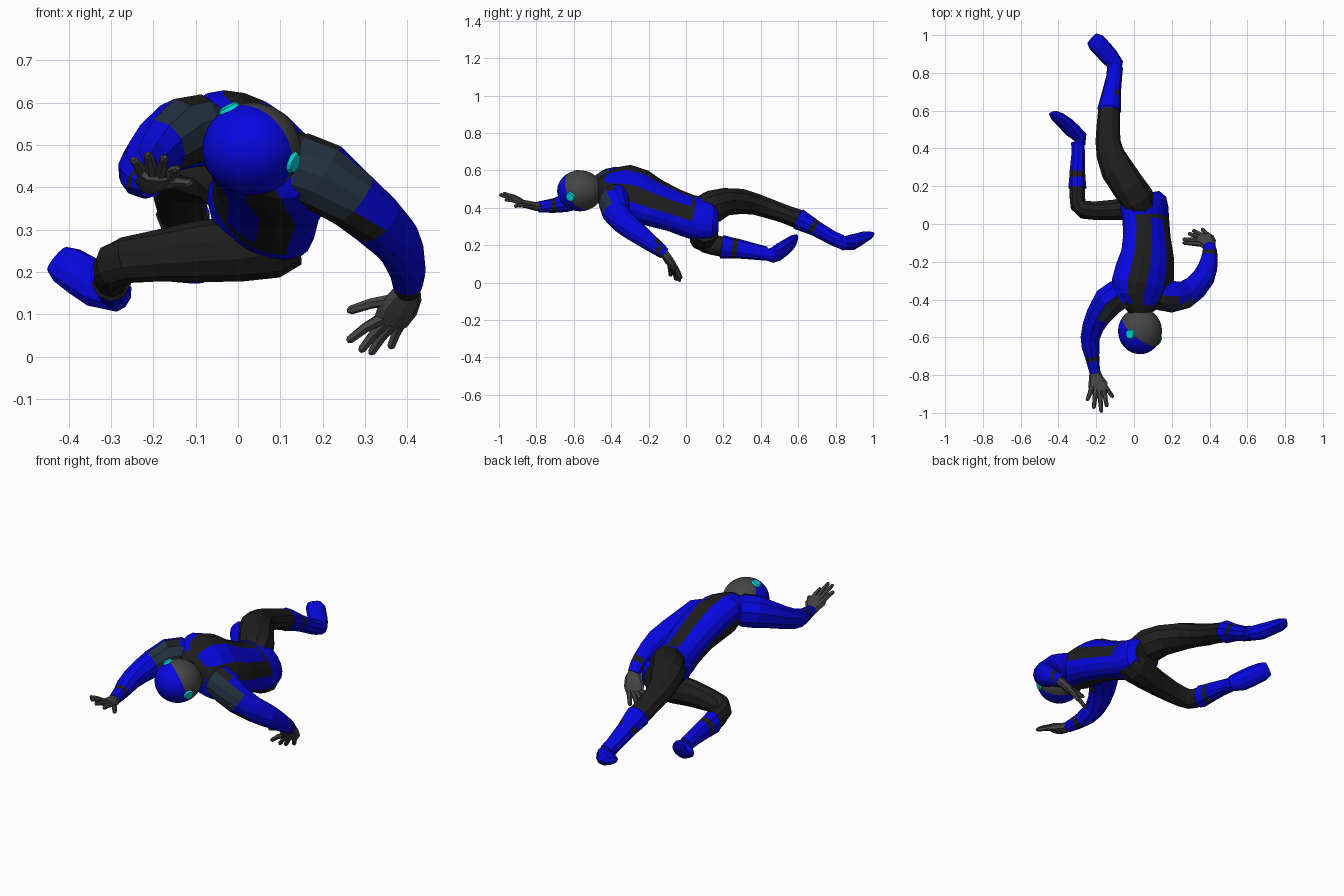
import bpy, bmesh, math
from mathutils import Vector as V


def material(name, c):
    m = bpy.data.materials.new(name)
    m.diffuse_color = (*c, 1)
    return m


BLUE, DARK, GREY, SLATE, CYAN = range(5)
MATS = [material("suit blue", (0.002, 0.002, 0.75)),
        material("suit black", (0.013, 0.013, 0.013)),
        material("glove grey", (0.06, 0.06, 0.06)),
        material("slate panel", (0.016, 0.031, 0.05)),
        material("cyan disc", (0.0, 0.7, 0.7))]


def finish(name, bm, rule, smooth=False):
    bmesh.ops.recalc_face_normals(bm, faces=bm.faces)
    bm.normal_update()
    for f in bm.faces:
        f.material_index = rule(f.calc_center_median(), f.normal)
        f.smooth = smooth
    me = bpy.data.meshes.new(name)
    bm.to_mesh(me)
    bm.free()
    for m in MATS:
        me.materials.append(m)
    ob = bpy.data.objects.new(name, me)
    bpy.context.collection.objects.link(ob)
    return ob


def tube(name, pts, hint, rule, n=10, grid_rule=None):
    """Loft elliptical rings (x, y, z, radius along hint, other radius)."""
    bm = bmesh.new()
    P = [V(p[:3]) for p in pts]
    rings = []
    for i, p in enumerate(pts):
        t = (P[min(i + 1, len(P) - 1)] - P[max(i - 1, 0)]).normalized()
        u = V(hint)
        u = (u - t * u.dot(t)).normalized()
        v = t.cross(u)
        ring = []
        for j in range(n):
            a = 2 * math.pi * j / n
            ring.append(bm.verts.new(P[i] + u * p[3] * math.cos(a) + v * p[-1] * math.sin(a)))
        rings.append(ring)
    tags = {}
    for i in range(len(rings) - 1):
        for j in range(n):
            k = (j + 1) % n
            f = bm.faces.new((rings[i][j], rings[i][k], rings[i + 1][k], rings[i + 1][j]))
            tags[f.calc_center_median().to_tuple(4)] = (i, 2 * math.pi * (j + .5) / n)
    bm.faces.new(rings[0])
    bm.faces.new(rings[-1])
    if grid_rule:
        def rule(c, nrm):
            tag = tags.get(c.to_tuple(4))
            return grid_rule(*tag) if tag else DARK
    return finish(name, bm, rule)


def torso_rule(i, a):
    c = abs(math.cos(a))
    if i < 1:
        return DARK
    if i < 7:
        return DARK if 0.35 < c < 0.8 else BLUE      # long stripes beside spine and chest
    if i == 7:
        return DARK if c < 0.85 else BLUE            # belt
    return BLUE


# torso, twisted so the chest faces down and to the left
tube("torso", [(.03, -.475, .51, .055, .055), (.03, -.44, .505, .10, .075),
               (.035, -.40, .495, .165, .09), (.042, -.34, .485, .192, .112),
               (.058, -.26, .465, .18, .115), (.073, -.17, .425, .16, .104),
               (.068, -.06, .385, .14, .098), (.064, 0, .362, .138, .1),
               (.062, .025, .353, .138, .1), (.055, .08, .34, .142, .105),
               (.05, .13, .335, .135, .1), (.045, .16, .335, .10, .075)],
     (.77, 0, -.64), None, 20, torso_rule)


# head: face hemisphere blue, back hemisphere grey
HC, HR = V((.032, -.567, .491)), .112
STRETCH = V((1.04, 1.09, .98))
FACE = V((-.57, -.75, -.33)).normalized()
bm = bmesh.new()
bmesh.ops.create_uvsphere(bm, u_segments=28, v_segments=18, radius=HR,
                          matrix=FACE.to_track_quat('Z', 'Y').to_matrix().to_4x4())
bmesh.ops.scale(bm, vec=STRETCH, verts=bm.verts)
bmesh.ops.translate(bm, vec=HC, verts=bm.verts)
finish("head", bm, lambda c, n: BLUE if (c - HC).dot(FACE) > .002 else GREY, True)

# ear discs on the colour boundary
for name, d in (("left_ear_disc", (-.05, -.015, .095)), ("right_ear_disc", (.105, -.052, -.037))):
    d = V(d).normalized()
    bm = bmesh.new()
    bmesh.ops.create_cone(bm, cap_ends=True, segments=14, radius1=.027, radius2=.022, depth=.009,
                          matrix=d.to_track_quat('Z', 'Y').to_matrix().to_4x4())
    bmesh.ops.translate(bm, vec=HC + d * HR * STRETCH + d * .001, verts=bm.verts)
    finish(name, bm, lambda c, n: CYAN)


# arms: dark shoulder front with slate panel, thin cuff band
def left_arm_rule(c, n):
    if c.y > -.52 and n.y < -.2:
        return SLATE if n.y < -.45 and c.x > -.175 else DARK
    return DARK if -.725 < c.y < -.70 else BLUE


def right_arm_rule(c, n):
    if c.x < .31 and n.y < -.2:
        return SLATE if n.y < -.55 and .14 < c.x < .29 else DARK
    return DARK if -.155 < c.y < -.137 else BLUE


tube("left_arm", [(-.04, -.36, .53, .06), (-.085, -.375, .535, .085), (-.135, -.41, .527, .085),
                  (-.185, -.48, .495, .07), (-.215, -.54, .465, .06), (-.232, -.60, .44, .053),
                  (-.23, -.65, .425, .049), (-.222, -.70, .413, .04), (-.218, -.725, .41, .037),
                  (-.207, -.79, .405, .029)], (0, 0, 1), left_arm_rule)
tube("right_arm", [(.10, -.37, .46, .06), (.14, -.375, .45, .082), (.20, -.385, .425, .084),
                   (.27, -.375, .372, .073), (.325, -.335, .325, .066), (.37, -.28, .28, .06),
                   (.39, -.23, .243, .052), (.40, -.18, .205, .044), (.401, -.155, .187, .04),
                   (.401, -.137, .173, .037), (.40, -.115, .155, .031)], (0, 0, 1),
     right_arm_rule, 12)


# hands: flat palm plus tapered fingers
def hand(side, palm, hint, fingers):
    grey = lambda c, n: GREY
    tube(side + "_palm", palm, hint, grey, 8)
    for k, (b, t) in enumerate(fingers):
        b, t = V(b), V(t)
        m = b.lerp(t, .5) + V((0, 0, .004))
        e = b.lerp(t, .92)
        tube(f"{side}_finger_{k + 1}", [(*b, .015), (*m, .0125), (*e, .0105), (*t, .005)],
             (.3, .2, .9) if side == "left" else (.9, .3, .1), grey, 6)


hand("left", [(-.208, -.775, .405, .028, .025), (-.203, -.81, .408, .036, .023),
              (-.192, -.85, .418, .052, .021), (-.184, -.89, .43, .047, .016)], (1, 0, .1),
     [((-.222, -.865, .425), (-.248, -.935, .468)), ((-.203, -.88, .43), (-.213, -.978, .48)),
      ((-.182, -.885, .432), (-.173, -.998, .472)), ((-.160, -.88, .428), (-.143, -.968, .445)),
      ((-.175, -.83, .408), (-.11, -.918, .41))])
hand("right", [(.403, -.122, .162, .03, .026), (.394, -.105, .14, .044, .024),
               (.377, -.085, .11, .052, .022), (.36, -.068, .08, .045, .016)], (.9, .4, -.15),
     [((.343, -.085, .092), (.258, -.082, .036)), ((.353, -.073, .085), (.288, -.05, .012)),
      ((.368, -.065, .08), (.312, -.033, .006)), ((.388, -.058, .085), (.36, -.026, .02)),
      ((.37, -.108, .135), (.258, -.10, .108))])


# legs: black to mid shin, then blue boots with a black band
def leg_rule(top, band):
    def rule(c, n):
        if c.y < top:
            return DARK
        return DARK if band < c.y < band + .03 else BLUE
    return rule


tube("straight_leg", [(.04, .08, .38, .08), (.015, .14, .405, .092), (-.03, .20, .43, .09, .078),
                      (-.09, .29, .435, .088, .07), (-.125, .37, .42, .075, .06),
                      (-.138, .44, .397, .066, .056), (-.136, .52, .37, .062, .052),
                      (-.132, .60, .34, .058, .054), (-.131, .602, .339, .064, .06),
                      (-.122, .672, .302, .054, .048), (-.119, .697, .288, .05, .044),
                      (-.105, .78, .24, .042, .04), (-.1, .83, .218, .042, .04)],
     (1, 0, 0), leg_rule(.6, .672))
tube("bent_leg", [(.13, .10, .285, .07), (.08, .095, .27, .085, .08), (0, .09, .255, .078, .07),
                  (-.10, .075, .248, .072, .057), (-.20, .07, .237, .06, .052),
                  (-.265, .075, .228, .055, .05), (-.295, .10, .215, .055, .045),
                  (-.30, .14, .203, .054, .043), (-.30, .19, .193, .054, .044),
                  (-.30, .192, .192, .063, .05), (-.30, .245, .185, .056, .045),
                  (-.30, .275, .182, .053, .043), (-.296, .36, .167, .044, .038),
                  (-.297, .43, .155, .038, .037)], (0, 0, 1), leg_rule(.19, .245))

# feet: heel, ball and toe of each boot
blue = lambda c, n: BLUE
tube("straight_foot", [(-.095, .80, .225, .028), (-.098, .845, .21, .043, .039),
                       (-.13, .885, .215, .049, .042), (-.165, .925, .232, .05, .034),
                       (-.20, .962, .25, .05, .026), (-.222, .982, .262, .036, .013)],
     (.7, .7, 0), blue)
tube("bent_foot", [(-.285, .42, .15, .028), (-.285, .46, .146, .042, .037),
                   (-.325, .495, .163, .053, .038), (-.365, .535, .19, .053, .032),
                   (-.405, .568, .216, .049, .025), (-.428, .588, .232, .036, .012)],
     (.4, .3, .85), blue)
